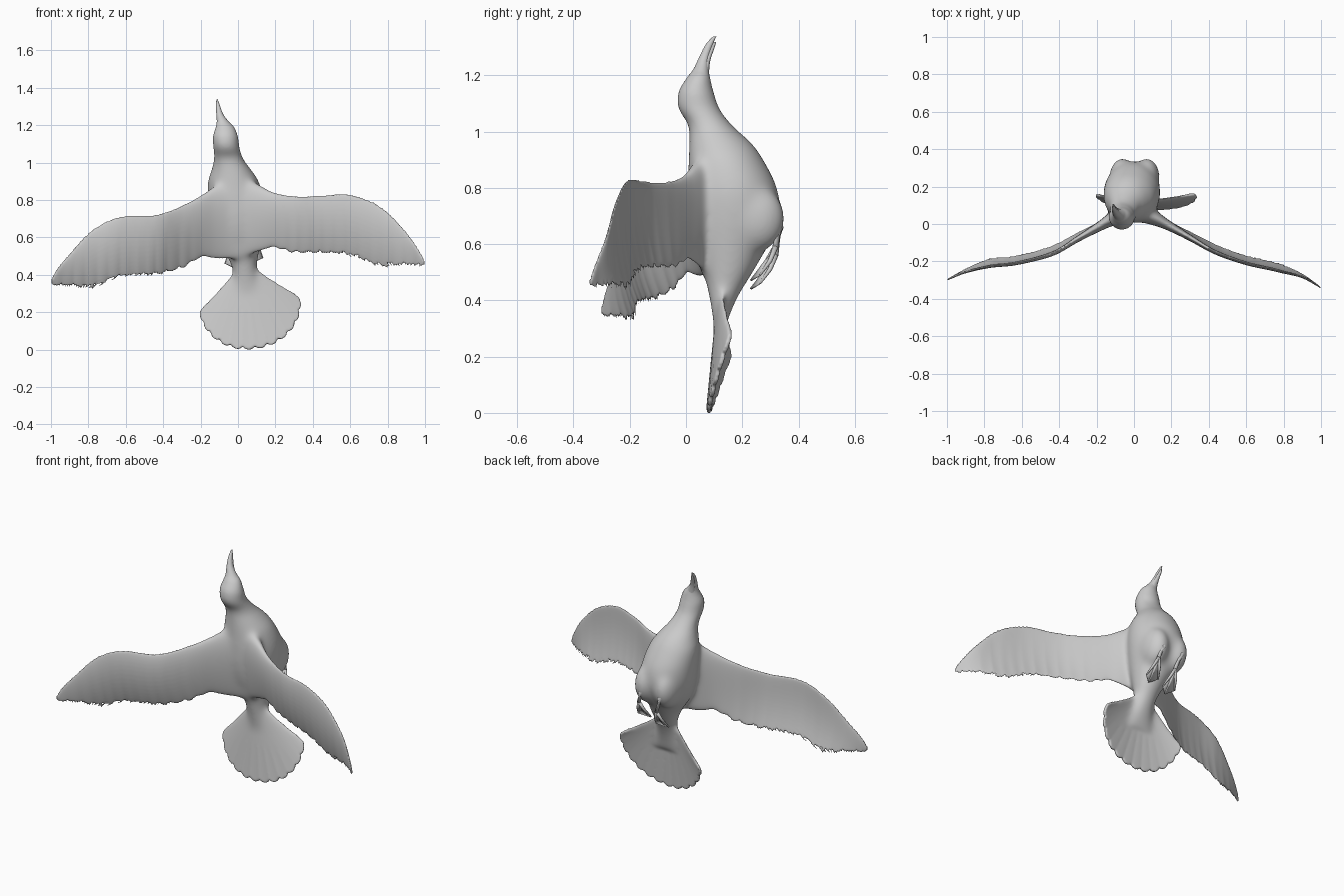
import bpy, bmesh, math
from mathutils import Vector

if "Cube" in bpy.data.objects:
    bpy.data.objects.remove(bpy.data.objects["Cube"])


def finish(name, bm):
    bmesh.ops.recalc_face_normals(bm, faces=bm.faces)
    me = bpy.data.meshes.new(name)
    bm.to_mesh(me)
    bm.free()
    for p in me.polygons:
        p.use_smooth = True
    ob = bpy.data.objects.new(name, me)
    bpy.context.collection.objects.link(ob)
    return ob


def smooth_rows(rows, sub):
    # Catmull-Rom interpolation of station parameters
    out = []
    for i in range(len(rows) - 1):
        quad = list(zip(rows[max(i - 1, 0)], rows[i], rows[i + 1], rows[min(i + 2, len(rows) - 1)]))
        for k in range(sub):
            t = k / sub
            out.append([0.5 * (2 * b + (c - a) * t + (2 * a - 5 * b + 4 * c - d) * t * t
                               + (3 * b - a - 3 * c + d) * t ** 3) for a, b, c, d in quad])
    out.append(list(rows[-1]))
    return out


def skin(name, bm, rings):
    n = len(rings[0])
    for a, b in zip(rings, rings[1:]):
        for k in range(n):
            bm.faces.new((a[k], a[(k + 1) % n], b[(k + 1) % n], b[k]))
    bm.faces.new(rings[0])
    bm.faces.new(rings[-1])
    return finish(name, bm)


def loft(name, rows, ring, n=32):
    bm = bmesh.new()
    return skin(name, bm, [[bm.verts.new(ring(r, math.tau * k / n)) for k in range(n)] for r in rows])


def oval(r, a):
    z, cx, cy, rx, ry = r
    return (cx + rx * math.cos(a), cy + ry * math.sin(a), z)


def wing_section(r, a):
    x, lead, trail, y, t = r
    if abs(x) > 0.18:
        trail += 0.012 * (1 - abs(math.sin(x * 50))) * min(1, (1.0 - abs(x)) * 12)
    c, out = math.cos(a), min(1, abs(x) / 0.4, (1 - abs(x)) * 5)
    camber = 0.02 * out * (lead - trail) / 0.35
    return (x, y + t * math.sin(a) * (0.7 + 0.3 * c) - 0.02 * out * c - camber * (0.5 - c * c),
            (lead + trail) / 2 + (lead - trail) / 2 * c)


def tube(name, pts, radii, n=10):
    bm, rings = bmesh.new(), []
    for i, p in enumerate(pts):
        d = Vector(pts[min(i + 1, len(pts) - 1)]) - Vector(pts[max(i - 1, 0)])
        q = d.to_track_quat('Z', 'Y')
        rings.append([bm.verts.new(Vector(p) + q @ Vector((radii[i] * math.cos(math.tau * k / n),
                     radii[i] * math.sin(math.tau * k / n), 0))) for k in range(n)])
    return skin(name, bm, rings)


# Body, neck, head and upper bill: z, centre x, centre y, half width, half depth
body = loft("body", smooth_rows([
    (0.24, 0.055, 0.114, 0.085, 0.008), (0.34, 0.045, 0.124, 0.066, 0.03),
    (0.42, 0.035, 0.135, 0.064, 0.056), (0.50, 0.025, 0.15, 0.085, 0.090),
    (0.60, 0.0, 0.16, 0.125, 0.135), (0.70, -0.008, 0.17, 0.146, 0.163),
    (0.80, -0.012, 0.165, 0.151, 0.160), (0.90, -0.025, 0.142, 0.137, 0.134),
    (0.96, -0.035, 0.122, 0.108, 0.112), (1.02, -0.05, 0.088, 0.080, 0.080),
    (1.08, -0.062, 0.047, 0.070, 0.073), (1.14, -0.067, 0.036, 0.066, 0.062),
    (1.19, -0.070, 0.044, 0.049, 0.042), (1.22, -0.082, 0.053, 0.032, 0.028),
    (1.26, -0.098, 0.063, 0.019, 0.019), (1.31, -0.108, 0.083, 0.011, 0.014),
    (1.341, -0.112, 0.104, 0.005, 0.007)], 6), oval)

# Lower bill
loft("lower_bill", smooth_rows([
    (1.15, -0.068, 0.062, 0.036, 0.022), (1.20, -0.078, 0.064, 0.027, 0.018),
    (1.25, -0.095, 0.075, 0.015, 0.011), (1.30, -0.108, 0.093, 0.008, 0.009),
    (1.318, -0.109, 0.102, 0.004, 0.005)], 4), oval, 20)

# Both wings, joined across the back: x, leading z, trailing z, y, half thickness
wings = loft("wings", smooth_rows([
    (-1.0, 0.37, 0.345, -0.30, 0.006), (-0.97, 0.43, 0.335, -0.283, 0.008),
    (-0.90, 0.515, 0.328, -0.25, 0.010), (-0.78, 0.64, 0.318, -0.213, 0.012),
    (-0.63, 0.712, 0.378, -0.195, 0.014), (-0.44, 0.722, 0.393, -0.145, 0.018),
    (-0.30, 0.77, 0.43, -0.068, 0.025), (-0.19, 0.84, 0.478, -0.008, 0.038),
    (-0.11, 0.89, 0.473, 0.037, 0.056), (0.0, 0.93, 0.48, 0.065, 0.068),
    (0.11, 0.89, 0.513, 0.037, 0.056), (0.19, 0.85, 0.528, -0.004, 0.038),
    (0.30, 0.822, 0.513, -0.063, 0.025), (0.44, 0.825, 0.508, -0.138, 0.018),
    (0.60, 0.83, 0.493, -0.195, 0.014), (0.76, 0.767, 0.433, -0.232, 0.012),
    (0.89, 0.642, 0.438, -0.272, 0.010), (0.97, 0.53, 0.443, -0.32, 0.008),
    (1.0, 0.47, 0.443, -0.343, 0.006)], 10), wing_section, 36)

# Fan tail with scalloped feather tips
bm = bmesh.new()
NU, NV, grid = 96, 14, []
for i in range(NU + 1):
    u = 2 * i / NU - 1
    ang = math.radians(7 + 48 * u)
    rim = 0.368 + 0.117 * (1 - abs(u) ** 2.4)
    rim *= 0.96 + 0.04 * abs(math.sin(math.pi * 12 * i / NU)) ** 0.6
    col = []
    for j in range(NV + 1):
        v = 0.1 + 0.9 * j / NV
        col.append(bm.verts.new((0.033 + rim * v * math.sin(ang),
                                 0.125 - 0.045 * v + 0.08 * u * u * v,
                                 0.483 - rim * v * math.cos(ang))))
    grid.append(col)
for i in range(NU):
    for j in range(NV):
        bm.faces.new((grid[i][j], grid[i + 1][j], grid[i + 1][j + 1], grid[i][j + 1]))
tail = finish("tail", bm)
m = tail.modifiers.new("thickness", 'SOLIDIFY')
m.thickness, m.offset = 0.016, 0

# Thighs, shanks and webbed feet
thighs = []
for side, x, s, shift, drop in (("left", -0.062, -1, 0.035, 0.0), ("right", 0.068, 1, 0.022, 0.03)):
    bm = bmesh.new()
    bmesh.ops.create_uvsphere(bm, u_segments=32, v_segments=20, radius=1)
    for v in bm.verts:
        v.co = (x + 0.07 * v.co.x, 0.247 + 0.106 * v.co.y, 0.69 + 0.12 * v.co.z)
    thighs.append(finish(side + "_thigh", bm))
    ankle = Vector((x + shift, 0.318, 0.56 + drop))
    tube(side + "_shank", [(x, 0.30, 0.69), (x, 0.332, 0.655),
                           (x + shift / 2, 0.325, 0.61 + drop / 2), ankle],
         [0.03, 0.016, 0.009, 0.011])
    tips = [ankle + Vector((dx, dy, dz)) for dx, dy, dz in
            ((-0.042, -0.055, -0.1), (0, -0.088, -0.12), (0.042, -0.055, -0.1))]
    for k, tip in enumerate(tips):
        knuckle = ankle.lerp(tip, 0.5) + Vector((0, 0.008, 0))
        tube(f"{side}_toe_{k + 1}", [ankle, knuckle, tip], [0.010, 0.008, 0.004], 8)
    bm = bmesh.new()
    a, p, q, r = [bm.verts.new(c) for c in [ankle] + tips]
    bm.faces.new((a, p, q))
    bm.faces.new((a, q, r))
    web = finish(side + "_web", bm)
    m = web.modifiers.new("thickness", 'SOLIDIFY')
    m.thickness, m.offset = 0.006, 0

# Fuse body, wings, thighs and tail into one skin
bpy.ops.object.select_all(action='DESELECT')
for ob in [body, wings, tail] + thighs:
    ob.select_set(True)
bpy.context.view_layer.objects.active = body
bpy.ops.object.convert(target='MESH')
bpy.ops.object.join()
m = body.modifiers.new("fuse", 'REMESH')
m.mode, m.voxel_size, m.use_smooth_shade = 'VOXEL', 0.006, True
bpy.ops.object.convert(target='MESH')

# Soften the joints, fading out towards wings, tail fan and head
bm = bmesh.new()
bm.from_mesh(body.data)
for step in range(70):
    f = 1 - 0.4 * step / 70
    soft = [v for v in bm.verts if abs(v.co.x) < 0.28 * f
            and 0.45 - 0.25 * f < v.co.z < 0.85 + 0.25 * f]
    bmesh.ops.smooth_vert(bm, verts=soft, factor=0.5, use_axis_x=True, use_axis_y=True, use_axis_z=True)
for step in range(2):
    bmesh.ops.smooth_vert(bm, verts=bm.verts, factor=0.5, use_axis_x=True, use_axis_y=True, use_axis_z=True)
bm.to_mesh(body.data)
bm.free()
for p in body.data.polygons:
    p.use_smooth = True
